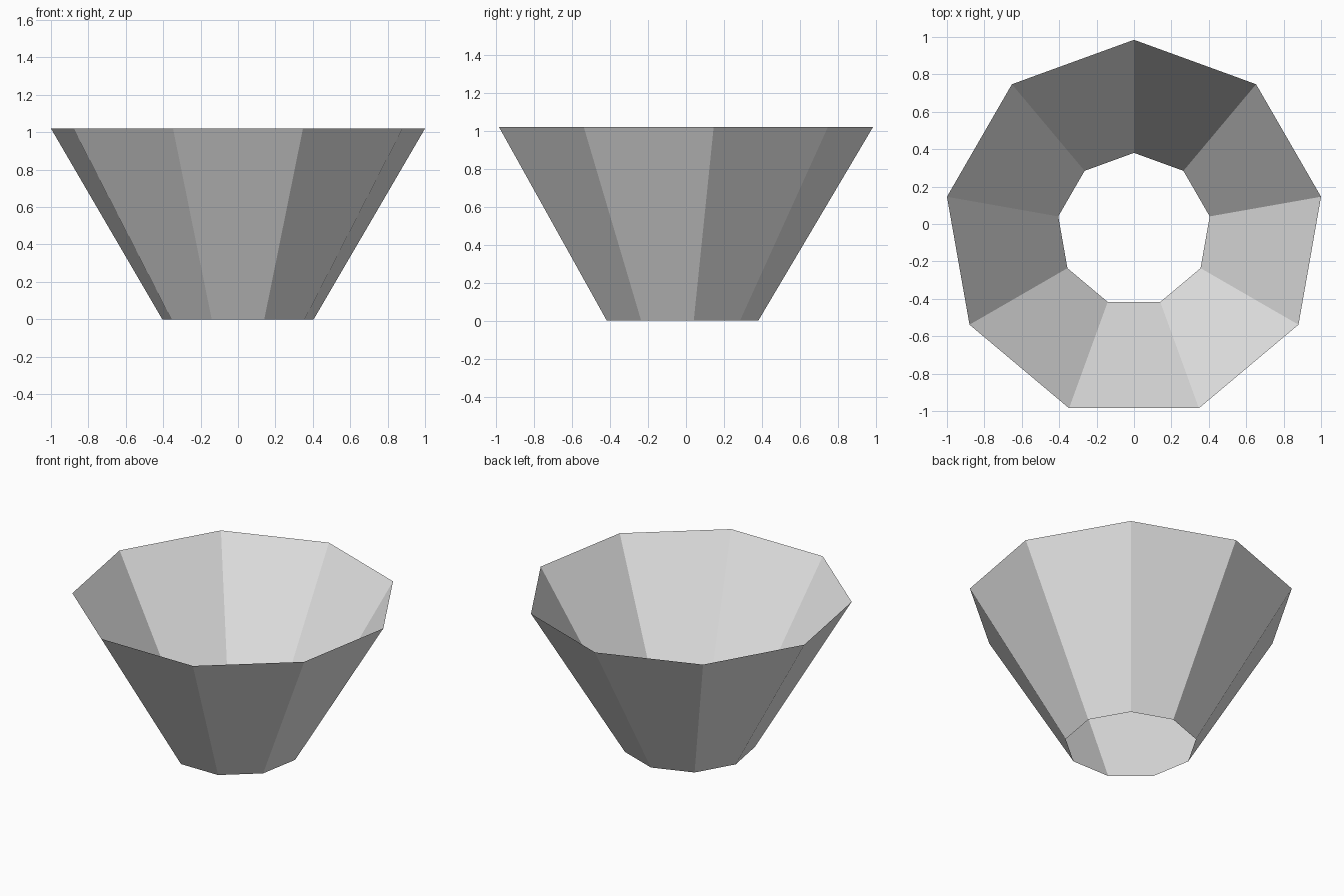
import bpy
import math

SIDES = 9
HEIGHT = 1.02
TOP_RADIUS = 1 / math.cos(math.radians(10))   # gives a total width of 2
BOTTOM_RADIUS = 0.411

# Remove the default cube
cube = bpy.data.objects.get("Cube")
if cube:
    bpy.data.objects.remove(cube, do_unlink=True)

# Plain grey material
grey = bpy.data.materials.new("light_grey")
grey.use_nodes = True
colour = (0.8, 0.8, 0.8, 1)
grey.diffuse_color = colour
grey.node_tree.nodes["Principled BSDF"].inputs["Base Color"].default_value = colour

# Flared nine-sided shell, open at both ends, one corner pointing to the back
centre_y = -TOP_RADIUS * (1 - math.cos(math.pi / SIDES)) / 2
bpy.ops.mesh.primitive_cone_add(
    vertices=SIDES, radius1=BOTTOM_RADIUS, radius2=TOP_RADIUS, depth=HEIGHT,
    end_fill_type='NOTHING', location=(0, centre_y, HEIGHT / 2))
shell = bpy.context.object
shell.name = "flared_shell"
shell.data.materials.append(grey)
bpy.ops.object.shade_flat()
